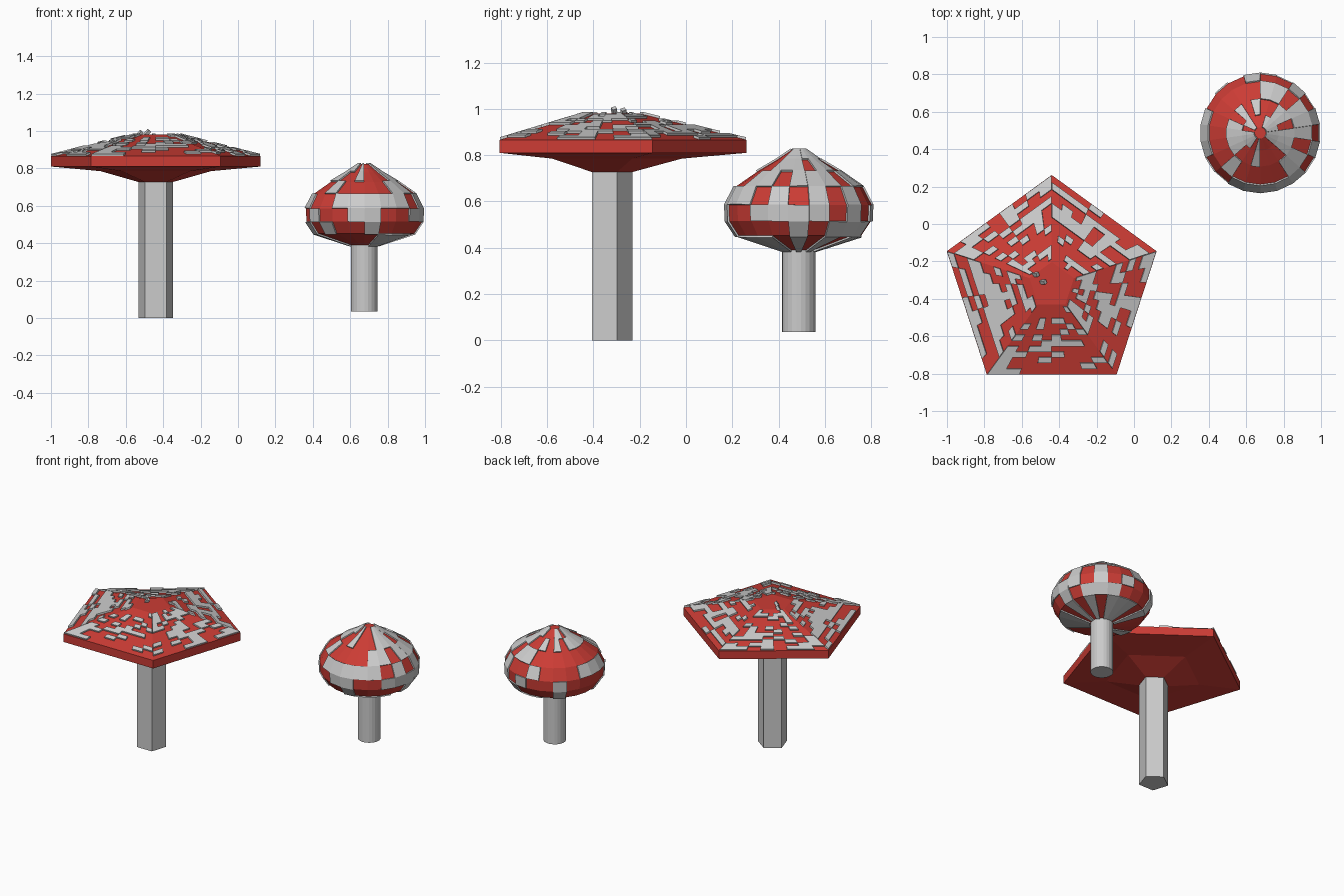
import bpy, math, random
from mathutils import Vector, Euler

if "Cube" in bpy.data.objects:
    bpy.data.objects.remove(bpy.data.objects["Cube"])

random.seed(7)
red = bpy.data.materials.new("cap_red")
red.diffuse_color = (0.6, 0.045, 0.035, 1)
red.use_nodes = True
red.node_tree.nodes["Principled BSDF"].inputs["Base Color"].default_value = red.diffuse_color


def add_mesh(name, verts, faces, mat=None):
    me = bpy.data.meshes.new(name)
    me.from_pydata([tuple(v) for v in verts], [], faces)
    ob = bpy.data.objects.new(name, me)
    bpy.context.collection.objects.link(ob)
    if mat:
        me.materials.append(mat)
    return ob


def ring_point(c, r, z, n, i, start):
    a = start + 2 * math.pi * i / n
    return Vector((c[0] + r * math.cos(a), c[1] + r * math.sin(a), z))


def lathe(name, c, profile, n, start, mat=None):
    """Closed faceted solid from an (r, z) profile listed bottom to top."""
    verts = [ring_point(c, r, z, n, i, start) for r, z in profile for i in range(n)]
    faces = [list(range(n))[::-1]]
    for k in range(len(profile) - 1):
        for i in range(n):
            j = (i + 1) % n
            faces.append([k * n + i, k * n + j, (k + 1) * n + j, (k + 1) * n + i])
    top = (len(profile) - 1) * n
    faces.append([top + i for i in range(n)])
    return add_mesh(name, verts, faces, mat)


def patches(name, grids, thickness, density):
    """Raised tiles: random cells of each vertex grid, thickened outward."""
    verts, faces = [], []
    for grid in grids:
        base, cols = len(verts), len(grid[0])
        for row in grid:
            verts += row
        for k in range(len(grid) - 1):
            for i in range(cols - 1):
                if random.random() < density:
                    a = base + k * cols + i
                    faces.append([a, a + 1, a + cols + 1, a + cols])
    # keep only the vertices that are used
    used = sorted({v for f in faces for v in f})
    remap = {v: i for i, v in enumerate(used)}
    ob = add_mesh(name, [verts[v] for v in used], [[remap[v] for v in f] for f in faces])
    mod = ob.modifiers.new("thickness", 'SOLIDIFY')
    mod.thickness = thickness
    mod.offset = 1
    return ob


# Large mushroom: five-sided stem and cap
big, up = (-0.44, -0.328), math.pi / 2
lathe("large_stem", big, [(0.097, 0), (0.097, 0.74)], 5, up)
lathe("large_cap", big, [(0.1, 0.728), (0.31, 0.785), (0.59, 0.81), (0.59, 0.866),
                         (0.125, 0.98)], 5, up, red)

# Large cap tiles: rows running along each of the five sides
rows, cols = 12, 8
side_grids = []
for s in range(5):
    grid = []
    for k in range(rows + 1):
        t = k / rows
        r, z = 0.585 + (0.14 - 0.585) * t, 0.867 + (0.976 - 0.867) * t
        a, b = (ring_point(big, r, z, 5, s + d, up) for d in (0, 1))
        grid.append([a.lerp(b, i / cols) for i in range(cols + 1)])
    side_grids.append(grid)
patches("large_cap_tiles", side_grids, 0.011, 0.4)

# Two loose tiles near the crown
for i, (x, y, z) in enumerate([(-0.525, -0.27, 0.985), (-0.485, -0.31, 0.99)]):
    bpy.ops.mesh.primitive_cube_add(size=1, location=(x, y, z))
    tile = bpy.context.object
    tile.name = f"crown_tile_{i + 1}"
    tile.scale = (0.018, 0.02, 0.035)
    tile.rotation_euler = Euler((0.4, 0.6, 0.6))

# Small mushroom: round stem and bulging cap
small, n = (0.675, 0.487), 22
start = math.pi / n
lathe("small_stem", small, [(0.072, 0.035), (0.072, 0.41)], n, start)
profile = [(0.075, 0.39), (0.27, 0.452), (0.312, 0.515), (0.315, 0.585),
           (0.275, 0.662), (0.18, 0.728), (0.095, 0.778), (0.03, 0.822)]
lathe("small_cap", small, profile, n, start, red)

# Small cap tiles: one per facet
grid = [[ring_point(small, r, z, n, i, start) for i in range(n + 1)] for r, z in profile]
patches("small_cap_tiles", [grid], 0.008, 0.44)
